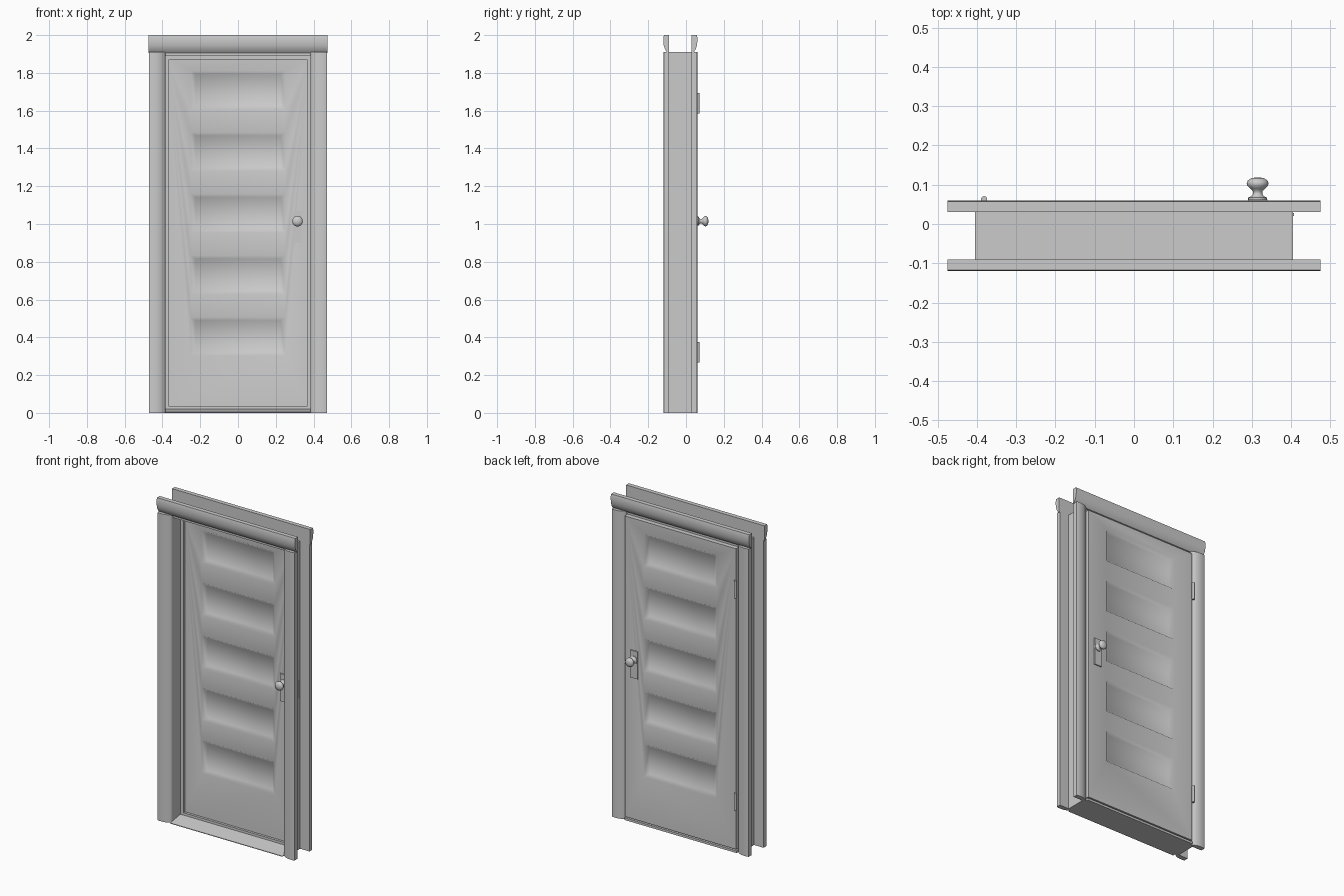
import bpy, bmesh, math
from mathutils import Matrix, Vector

if "Cube" in bpy.data.objects:
    bpy.data.objects.remove(bpy.data.objects["Cube"])

grey = bpy.data.materials.new("plain grey")
grey.use_nodes = True
COLOUR = (0.6, 0.6, 0.6, 1)
grey.diffuse_color = COLOUR
grey.node_tree.nodes["Principled BSDF"].inputs["Base Color"].default_value = COLOUR


def finish(name, bm, angle=50):
    bmesh.ops.recalc_face_normals(bm, faces=bm.faces)
    mesh = bpy.data.meshes.new(name)
    bm.to_mesh(mesh)
    bm.free()
    mesh.materials.append(grey)
    ob = bpy.data.objects.new(name, mesh)
    bpy.context.collection.objects.link(ob)
    bpy.ops.object.select_all(action='DESELECT')
    ob.select_set(True)
    bpy.context.view_layer.objects.active = ob
    bpy.ops.object.shade_smooth_by_angle(angle=math.radians(angle))
    return ob


def box(name, lo, hi):
    bm = bmesh.new()
    lo, hi = Vector(lo), Vector(hi)
    bmesh.ops.create_cube(bm, size=1, matrix=Matrix.Translation((lo + hi) / 2)
                          @ Matrix.Diagonal((*(hi - lo), 1)))
    return finish(name, bm)


def prism(name, points, place, start, end):
    """Sweep a 2D profile from start to end; place maps (a, b, t) to space."""
    bm = bmesh.new()
    rings = [[bm.verts.new(place(a, b, t)) for a, b in points] for t in (start, end)]
    n = len(points)
    for i in range(n):
        j = (i + 1) % n
        bm.faces.new((rings[0][i], rings[0][j], rings[1][j], rings[1][i]))
    for ring in rings:
        bm.faces.new(ring)
    return finish(name, bm)


def lathe(name, profile, origin, sign, segments=24):
    """Turn (radius, distance) points around an axis along y."""
    bm = bmesh.new()
    verts = [bm.verts.new((origin[0] + r, origin[1] + sign * d, origin[2])) for r, d in profile]
    edges = [bm.edges.new(pair) for pair in zip(verts, verts[1:])]
    bmesh.ops.spin(bm, geom=verts + edges, cent=origin, axis=(0, 1, 0),
                   angle=math.tau, steps=segments, use_duplicate=False)
    bmesh.ops.remove_doubles(bm, verts=bm.verts, dist=0.0002)
    return finish(name, bm)


# Casing trim: rounded moulding, thick at the outer edge, thin at the opening
WIDTH = 0.085
moulding = [(0, 0), (0, 0.027), (0.012, 0.03), (0.032, 0.03), (0.05, 0.028),
            (0.066, 0.022), (0.078, 0.014), (WIDTH, 0.008), (WIDTH, 0)]
for face, base, out in (("front", -0.09, -1), ("back", 0.03, 1)):
    for side, s in (("left", 1), ("right", -1)):
        prism(f"{face}_{side}_trim", moulding,
              lambda a, b, t: (s * (0.47 - a), base + out * b, t), 0, 1.91)
    prism(f"{face}_head_trim", [(a * 1.1, b) for a, b in moulding],
          lambda a, b, t: (t, base + out * b, 2.0 - a), -0.475, 0.475)

# Jambs with the door stop built into the section
jamb = [(0.405, -0.09), (0.405, 0.03), (0.385, 0.03), (0.385, 0),
        (0.365, 0), (0.365, -0.015), (0.385, -0.015), (0.385, -0.09)]
for side, s in (("left", 1), ("right", -1)):
    prism(f"{side}_jamb", jamb, lambda a, b, t: (s * a, b, t), 0, 1.91)
prism("head_jamb", jamb, lambda a, b, t: (t, b, a + 1.505), -0.405, 0.405)

# Sloping sill with a low stop
sill = [(-0.115, 0), (-0.115, 0.004), (-0.015, 0.02), (-0.015, 0.035), (0, 0.035),
        (0, 0.018), (0.055, 0.014), (0.055, 0)]
prism("sill", sill, lambda a, b, t: (t, a, b), -0.385, 0.385)

# Door leaf with five sunken panels on each face
DOOR_X, DOOR_LOW, DOOR_HIGH = 0.382, 0.022, 1.888
DOOR_FRONT, DOOR_BACK, SINK = 0.003, 0.055, 0.018
panel_centres = [0.405 + 0.326 * i for i in range(5)]
bm = bmesh.new()


def rectangle(hx, low, high, y):
    return [bm.verts.new(p) for p in ((-hx, y, low), (hx, y, low), (hx, y, high), (-hx, y, high))]


rims = []
for y, inward in ((DOOR_FRONT, 1), (DOOR_BACK, -1)):
    edge = rectangle(DOOR_X, DOOR_LOW, DOOR_HIGH, y)
    rims.append(edge)
    holes = []
    for c in panel_centres:
        outer = rectangle(0.25, c - 0.102, c + 0.102, y)
        inner = rectangle(0.225, c - 0.084, c + 0.084, y + inward * SINK)
        for i in range(4):
            j = (i + 1) % 4
            bm.faces.new((outer[i], outer[j], inner[j], inner[i]))
        bm.faces.new(inner)
        holes.append(outer)
    # Rails, then the two stiles
    for lower, upper in zip(holes, holes[1:]):
        bm.faces.new((lower[3], lower[2], upper[1], upper[0]))
    bm.faces.new((edge[0], edge[1], holes[0][1], holes[0][0]))
    bm.faces.new((holes[-1][3], holes[-1][2], edge[2], edge[3]))
    for low, high in ((0, 3), (1, 2)):
        chain = [v for h in holes for v in (h[low], h[high])]
        bm.faces.new([edge[low]] + chain + [edge[high]])
for i in range(4):
    j = (i + 1) % 4
    bm.faces.new((rims[0][i], rims[0][j], rims[1][j], rims[1][i]))
finish("door_leaf", bm, 60)

# Knobs and their plates, front and back
KNOB_X, KNOB_Z = 0.315, 1.015
knob = [(0, 0), (0.024, 0), (0.024, 0.008), (0.016, 0.012), (0.012, 0.017), (0.012, 0.025),
        (0.019, 0.031), (0.026, 0.038), (0.028, 0.045), (0.025, 0.052),
        (0.016, 0.058), (0, 0.06)]
for face, y, out in (("front", DOOR_FRONT, -1), ("back", DOOR_BACK, 1)):
    ys = sorted((y - out * 0.002, y + out * 0.007))
    box(f"{face}_knob_plate", (KNOB_X - 0.025, ys[0], 0.9), (KNOB_X + 0.025, ys[1], 1.07))
    lathe(f"{face}_knob", knob, (KNOB_X, y + out * 0.004, KNOB_Z), out)

# Hinges on the back
for name, z in (("lower", 0.32), ("upper", 1.64)):
    bm = bmesh.new()
    bmesh.ops.create_cone(bm, cap_ends=True, segments=12, radius1=0.008, radius2=0.008,
                          depth=0.108, matrix=Matrix.Translation((-0.382, 0.063, z)))
    finish(f"{name}_hinge", bm)

# Strike plate let into the latch side
box("strike_plate", (0.383, 0.02, 0.94), (0.407, 0.028, 1.05))
